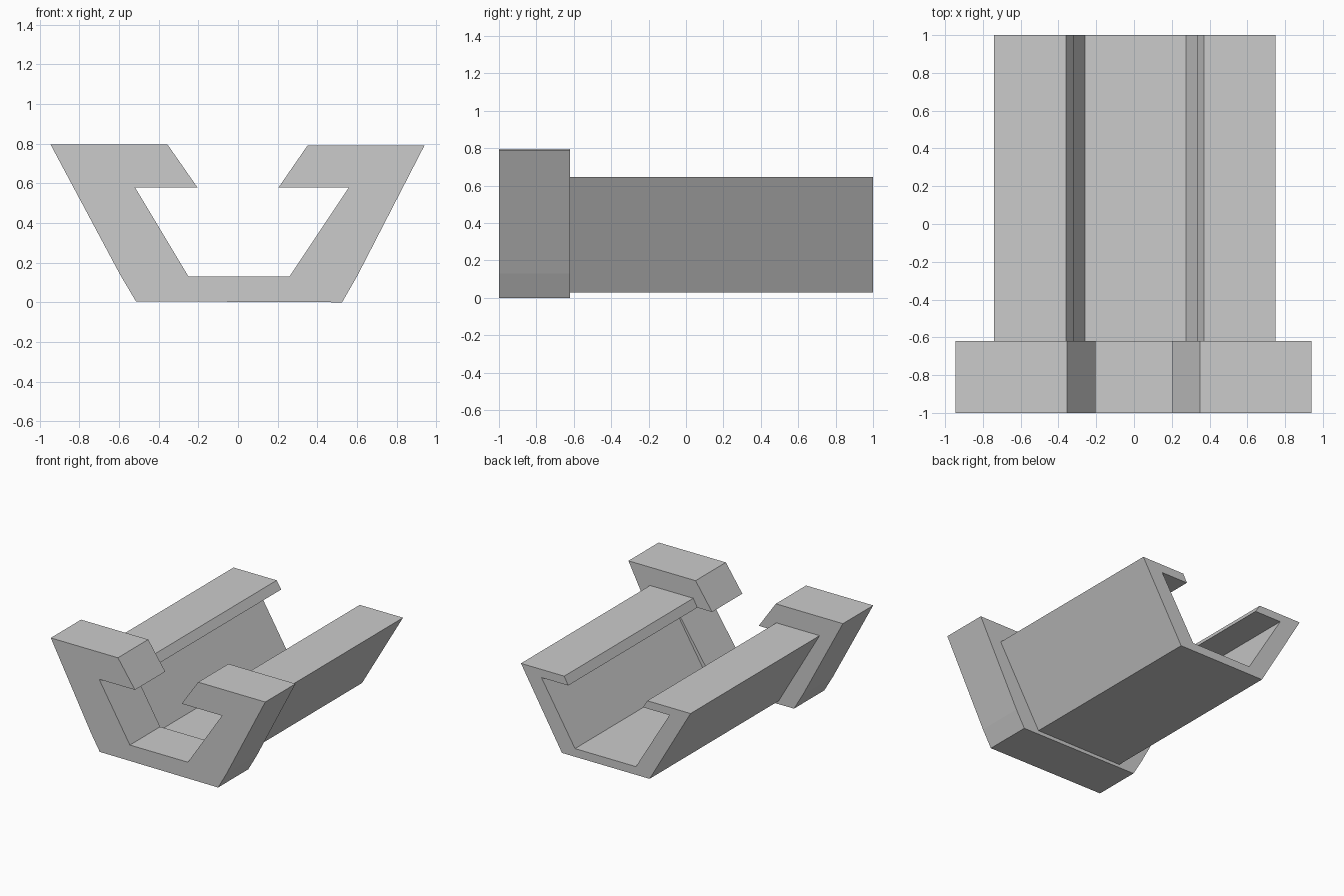
import bpy, bmesh

if "Cube" in bpy.data.objects:
    bpy.data.objects.remove(bpy.data.objects["Cube"])


def extrude_profile(name, points, y0, y1):
    """Extrude an (x, z) outline along y into a closed solid."""
    bm = bmesh.new()
    face = bm.faces.new([bm.verts.new((x, y0, z)) for x, z in points])
    ext = bmesh.ops.extrude_face_region(bm, geom=[face], use_keep_orig=True)
    moved = [v for v in ext["geom"] if isinstance(v, bmesh.types.BMVert)]
    bmesh.ops.translate(bm, vec=(0, y1 - y0, 0), verts=moved)
    bmesh.ops.recalc_face_normals(bm, faces=bm.faces)
    mesh = bpy.data.meshes.new(name)
    bm.to_mesh(mesh)
    bm.free()
    obj = bpy.data.objects.new(name, mesh)
    bpy.context.collection.objects.link(obj)
    return obj


# Wide front collar with thick inward lips
extrude_profile("front_collar", [
    (-0.945, 0.795), (-0.355, 0.795), (-0.205, 0.58), (-0.52, 0.58),
    (-0.25, 0.13), (0.26, 0.13), (0.56, 0.58), (0.205, 0.58),
    (0.35, 0.79), (0.94, 0.79), (0.60, 0.13), (0.525, 0.0),
    (-0.515, 0.005), (-0.595, 0.14)], -1.0, -0.62)

# Long slimmer channel behind the collar
extrude_profile("rear_channel", [
    (-0.74, 0.645), (-0.36, 0.645), (-0.32, 0.583), (-0.555, 0.583),
    (-0.26, 0.095), (0.275, 0.095), (0.57, 0.58), (0.335, 0.58),
    (0.37, 0.645), (0.75, 0.645), (0.39, 0.03), (-0.38, 0.03)], -0.62, 1.0)
